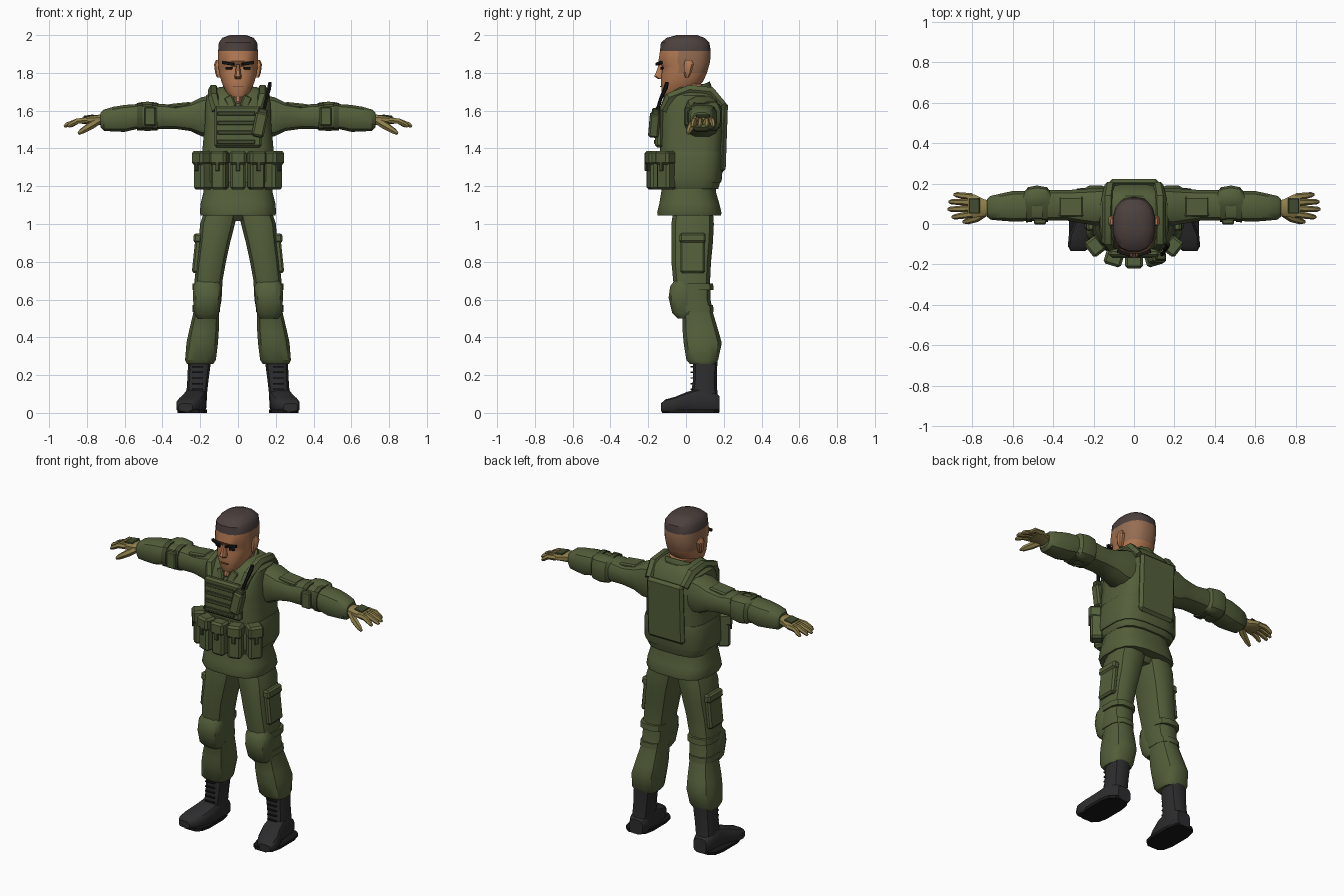
import bpy, bmesh, math
from mathutils import Vector, Euler, Matrix


def material(name, rgb):
    m = bpy.data.materials.new(name)
    m.diffuse_color = (*rgb, 1)
    return m


GREEN = material("olive_cloth", (0.088, 0.115, 0.043))
DARK = material("dark_olive_trim", (0.055, 0.071, 0.028))
SKIN = material("skin", (0.45, 0.19, 0.085))
SHAVED = material("shaved_skin", (0.31, 0.155, 0.085))
HAIR = material("brown_hair", (0.072, 0.052, 0.048))
GLOVE = material("tan_glove", (0.27, 0.21, 0.07))
BOOT = material("boot_leather", (0.026, 0.026, 0.028))
BLACK = material("black", (0.010, 0.009, 0.009))
LIP = material("lip", (0.25, 0.09, 0.045))


def finish(name, bm, mat, mirror=False, rule=None):
    """Make an object from bm; rule maps a face centre to a material index."""
    bmesh.ops.recalc_face_normals(bm, faces=bm.faces)
    mats = mat if isinstance(mat, list) else [mat]
    if rule:
        for f in bm.faces:
            f.material_index = rule(f.calc_center_median())
    me = bpy.data.meshes.new(name)
    bm.to_mesh(me)
    bm.free()
    for m in mats:
        me.materials.append(m)
    ob = bpy.data.objects.new(name, me)
    bpy.context.collection.objects.link(ob)
    if mirror:
        ob.modifiers.new("Mirror", 'MIRROR')
    return ob


def skin_rings(bm, rings):
    n = len(rings[0])
    for a, b in zip(rings, rings[1:]):
        for i in range(n):
            j = (i + 1) % n
            bm.faces.new((a[i], a[j], b[j], b[i]))
    bm.faces.new(rings[0])
    bm.faces.new(rings[-1])


def loft(name, sections, mat, axis='z', n=12, p=0.7, mirror=False, rule=None):
    """Sections: (position, u0, u1, v0, v1[, tilt]) as rounded-square rings."""
    bm, rings = bmesh.new(), []
    for s in sections:
        t, u0, u1, v0, v1 = s[:5]
        tilt = s[5] if len(s) > 5 else 0
        ring = []
        for i in range(n):
            a = 2 * math.pi * (i + 0.5) / n
            c, d = math.cos(a), math.sin(a)
            c = math.copysign(abs(c) ** p, c)
            d = math.copysign(abs(d) ** p, d)
            u = (u0 + u1) / 2 + c * (u1 - u0) / 2
            v = (v0 + v1) / 2 + d * (v1 - v0) / 2
            w = t + tilt * d
            co = {'z': (u, v, w), 'x': (w, u, v), 'y': (u, w, v)}[axis]
            ring.append(bm.verts.new(co))
        rings.append(ring)
    skin_rings(bm, rings)
    return finish(name, bm, mat, mirror, rule)


def tube(name, pts, radii, mat, n=6, mirror=False):
    bm, rings = bmesh.new(), []
    pts = [Vector(q) for q in pts]
    for k, (q, r) in enumerate(zip(pts, radii)):
        d = pts[min(k + 1, len(pts) - 1)] - pts[max(k - 1, 0)]
        rot = d.to_track_quat('Z', 'Y')
        rings.append([bm.verts.new(q + rot @ Vector((r * math.cos(2 * math.pi * i / n),
                                                     r * math.sin(2 * math.pi * i / n), 0)))
                      for i in range(n)])
    skin_rings(bm, rings)
    return finish(name, bm, mat, mirror)


def box(name, c, size, mat, rot=(0, 0, 0), mirror=False, bevel=0.01):
    bm = bmesh.new()
    bmesh.ops.create_cube(bm, size=1)
    bmesh.ops.scale(bm, vec=size, verts=bm.verts)
    if bevel:
        bmesh.ops.bevel(bm, geom=bm.edges[:], offset=bevel, segments=1, affect='EDGES')
    m = Matrix.Translation(c) @ Euler([math.radians(a) for a in rot]).to_matrix().to_4x4()
    bmesh.ops.transform(bm, matrix=m, verts=bm.verts)
    return finish(name, bm, mat, mirror)


# Head: hair above the hairline, shaved sides, bare face
loft("head", [(1.672, -.04, .04, -.12, -.04), (1.70, -.065, .065, -.13, .03),
              (1.75, -.088, .088, -.135, .09), (1.80, -.102, .102, -.13, .113),
              (1.835, -.105, .105, -.128, .123), (1.862, -.108, .108, -.148, .13),
              (1.915, -.107, .107, -.14, .133), (1.96, -.103, .103, -.135, .126),
              (1.985, -.085, .085, -.105, .10), (2.0, -.045, .045, -.05, .06)],
     [SKIN, SHAVED, HAIR], n=16, p=0.8,
     rule=lambda c: 2 if c.z > 1.915 else 1 if c.z > 1.78 and c.y > -.06 else 0)
loft("nose", [(1.768, -.016, .016, -.15, -.11), (1.782, -.02, .02, -.17, -.11),
              (1.81, -.013, .013, -.157, -.11), (1.845, -.012, .012, -.145, -.11)], SKIN, n=8)
loft("ear", [(1.775, .09, .112, -.005, .015), (1.80, .09, .122, -.012, .03),
             (1.845, .09, .128, -.012, .042), (1.868, .09, .118, -.005, .03)],
     SKIN, n=8, mirror=True)
box("eyebrow", (.052, -.143, 1.85), (.066, .018, .015), BLACK, (0, -8, 18), True, .002)
box("eye", (.048, -.128, 1.825), (.036, .009, .014), BLACK, (0, 0, 14), True, .002)
box("mouth", (0, -.1345, 1.728), (.05, .008, .006), LIP, bevel=0)
loft("neck", [(1.58, -.075, .075, -.06, .10), (1.74, -.075, .075, -.06, .10)], SKIN)

# Jacket, vest and collar
loft("jacket", [(1.045, -.2, .2, -.152, .188), (1.06, -.205, .205, -.155, .19),
                (1.11, -.2, .2, -.143, .178), (1.17, -.185, .185, -.133, .16),
                (1.30, -.18, .18, -.12, .16), (1.5, -.16, .16, -.1, .17)], GREEN, n=16)
loft("vest", [(1.185, -.185, .185, -.125, .172), (1.21, -.197, .197, -.135, .18),
              (1.30, -.2, .2, -.14, .19), (1.40, -.19, .19, -.14, .198),
              (1.53, -.178, .178, -.14, .208), (1.62, -.175, .175, -.13, .205),
              (1.68, -.17, .17, -.09, .175), (1.705, -.14, .14, -.07, .16),
              (1.725, -.1, .1, -.04, .14)], GREEN, n=16, p=.6)
loft("waist_band", [(1.22, -.203, .203, -.145, .187), (1.24, -.208, .208, -.148, .192),
                    (1.36, -.203, .203, -.148, .2), (1.385, -.196, .196, -.143, .197)],
     GREEN, n=16, p=.6)
loft("collar", [(1.62, -.11, .11, -.10, .135, .03), (1.68, -.105, .105, -.105, .135, .05),
                (1.705, -.09, .09, -.085, .125, .05)], GREEN, n=14, p=.85)
box("collar_flap", (.04, -.112, 1.645), (.045, .02, .07), GREEN, (-15, 25, 10), True, .006)
box("throat", (0, -.106, 1.66), (.032, .03, .05), SKIN, (-15, 0, 0), bevel=.008)
box("back_plate", (0, .198, 1.46), (.25, .036, .37), GREEN, (-2, 0, 0), bevel=.016)
box("chest_plate", (0, -.143, 1.515), (.25, .04, .22), GREEN, bevel=.012)
for i in range(4):
    box(f"chest_strap_{i + 1}", (-.01, -.164, 1.435 + i * .05), (.2, .01, .022), DARK, bevel=.003)
tube("shoulder_strap", [(.115, -.115, 1.6), (.13, -.085, 1.67), (.13, .02, 1.712),
                        (.13, .13, 1.7), (.12, .19, 1.63)], [.026, .03, .028, .03, .026],
     GREEN, 6, True)

# Ammunition pouches wrapped round the waist
for tag, x, y, a, mir in (("front", 0, -.172, 0, False), ("inner", .097, -.16, 17, True),
                          ("outer", .186, -.105, 52, True)):
    d = Vector((math.sin(math.radians(a)), -math.cos(math.radians(a)), 0))
    box(tag + "_pouch", (x, y, 1.275), (.082, .075, .185), GREEN, (0, 0, a), mir, .012)
    q = Vector((x, y, 1.35)) + d * .008
    box(tag + "_pouch_flap", q, (.09, .078, .075), GREEN, (0, 0, a), mir, .012)
    q = Vector((x, y, 1.305)) + d * .041
    box(tag + "_pouch_tab", q, (.022, .012, .05), DARK, (0, 0, a), mir, .003)

# Radio on the left chest
box("radio_pouch", (.115, -.168, 1.525), (.065, .055, .13), GREEN, (-5, 12, 0), bevel=.01)
box("radio", (.13, -.16, 1.59), (.05, .04, .04), DARK, (-5, 12, 0), bevel=.006)
tube("antenna", [(.135, -.155, 1.59), (.15, -.135, 1.66), (.165, -.108, 1.72), (.17, -.1, 1.75)],
     [.01, .009, .012, .01], BLACK)

# Sleeves
loft("sleeve", [(.12, .0, .18, 1.46, 1.685), (.19, -.01, .18, 1.46, 1.675),
                (.25, .0, .175, 1.49, 1.645), (.33, .015, .17, 1.502, 1.628),
                (.40, .015, .17, 1.5, 1.638), (.54, .012, .165, 1.5, 1.636),
                (.60, .01, .165, 1.486, 1.632), (.66, .015, .152, 1.488, 1.622),
                (.71, .02, .14, 1.492, 1.607), (.727, .035, .125, 1.51, 1.592)],
     GREEN, 'x', mirror=True)
loft("elbow_pad", [(.405, .07, .15, 1.51, 1.63), (.43, .07, .183, 1.495, 1.645),
                   (.48, .07, .192, 1.49, 1.65), (.525, .07, .183, 1.495, 1.645),
                   (.55, .07, .15, 1.51, 1.63)], GREEN, 'x', mirror=True)
for i, x in enumerate((.425, .505)):
    loft(f"elbow_strap_{i + 1}", [(x, .008, .172, 1.493, 1.643), (x + .03, .006, .17, 1.493, 1.643)],
         DARK, 'x', mirror=True)
box("sleeve_pocket", (.465, .012, 1.57), (.06, .028, .1), GREEN, mirror=True, bevel=.006)
box("shoulder_pocket", (.31, .085, 1.628), (.12, .1, .025), GREEN, (0, 6, 0), True, .008)

# Gloved hands
loft("palm", [(.71, .045, .115, 1.525, 1.58), (.745, .035, .125, 1.525, 1.578),
              (.79, .03, .148, 1.53, 1.572), (.825, .035, .15, 1.53, 1.563)],
     GLOVE, 'x', n=10, mirror=True)
box("glove_plate", (.79, .09, 1.572), (.055, .075, .009), DARK, (0, 8, 0), True, .003)
for i, (y0, y1, e) in enumerate(((.048, .035, .9), (.078, .073, .92), (.107, .11, .915), (.135, .145, .89))):
    tube(f"finger_{i + 1}", [(.80, y0, 1.549), (.85, (y0 + y1) / 2, 1.545), (e - .012, y1, 1.525), (e, y1, 1.515)],
         [.017, .016, .013, .007], GLOVE, mirror=True)
tube("thumb", [(.74, .055, 1.545), (.78, .03, 1.52), (.825, .014, 1.492), (.845, .01, 1.478)],
     [.02, .021, .016, .008], GLOVE, mirror=True)

# Trousers
loft("trouser_leg", [(1.07, .0, .18, -.07, .145), (1.0, .014, .203, -.08, .15),
                     (.90, .04, .21, -.08, .145), (.80, .062, .222, -.08, .135),
                     (.70, .08, .232, -.07, .13), (.60, .085, .238, -.06, .132),
                     (.53, .098, .238, -.02, .145), (.43, .1, .262, -.02, .175),
                     (.37, .104, .275, -.015, .192), (.28, .115, .282, .0, .172),
                     (.258, .13, .272, .02, .16)], GREEN, mirror=True)
loft("seat", [(1.015, -.05, .05, -.03, .11), (1.08, -.15, .15, -.08, .15)], GREEN)
box("thigh_pocket", (.217, .035, .84), (.035, .13, .2), GREEN, (0, -6, 0), True, .01)
box("thigh_pocket_flap", (.213, .035, .925), (.045, .138, .05), GREEN, (0, -6, 0), True, .01)

# Knee pads with straps
loft("knee_pad", [(.50, .115, .215, -.045, .04), (.53, .098, .235, -.075, .05),
                  (.61, .088, .24, -.094, .05), (.67, .086, .238, -.085, .05),
                  (.705, .1, .22, -.06, .04)], GREEN, mirror=True)
for i, z in enumerate((.535, .65)):
    loft(f"knee_strap_{i + 1}", [(z, .083 + (.65 - z) * .1, .243, -.04, .148),
                                 (z + .035, .081 + (.65 - z) * .1, .242, -.05, .146)],
         GREEN, mirror=True)

# Boots
loft("boot_shaft", [(.04, .165, .275, .03, .175), (.1, .163, .275, .025, .168),
                    (.17, .155, .27, .035, .165), (.285, .14, .265, .035, .168)],
     BOOT, mirror=True)
loft("boot_foot", [(.178, .175, .265, .0, .09), (.15, .165, .28, .0, .11),
                   (.06, .165, .285, .0, .13), (.0, .168, .3, .0, .11),
                   (-.06, .185, .325, .0, .085), (-.11, .21, .328, .0, .072),
                   (-.133, .24, .315, .008, .05)], BOOT, 'y', p=.6, mirror=True)
loft("boot_sole", [(0, .163, .322, -.13, .178), (.018, .163, .324, -.13, .18)],
     BLACK, p=.6, mirror=True).data.transform(Matrix.Shear('XZ', 4, (0, 0)))
for i in range(5):
    box(f"boot_lace_{i + 1}", (.214, .03, .125 + i * .03), (.06, .014, .007), BLACK, mirror=True, bevel=0)

# Smooth shading with crisp edges
bpy.ops.object.select_all(action='SELECT')
bpy.context.view_layer.objects.active = bpy.context.scene.objects[0]
bpy.ops.object.shade_smooth_by_angle(angle=math.radians(35))
